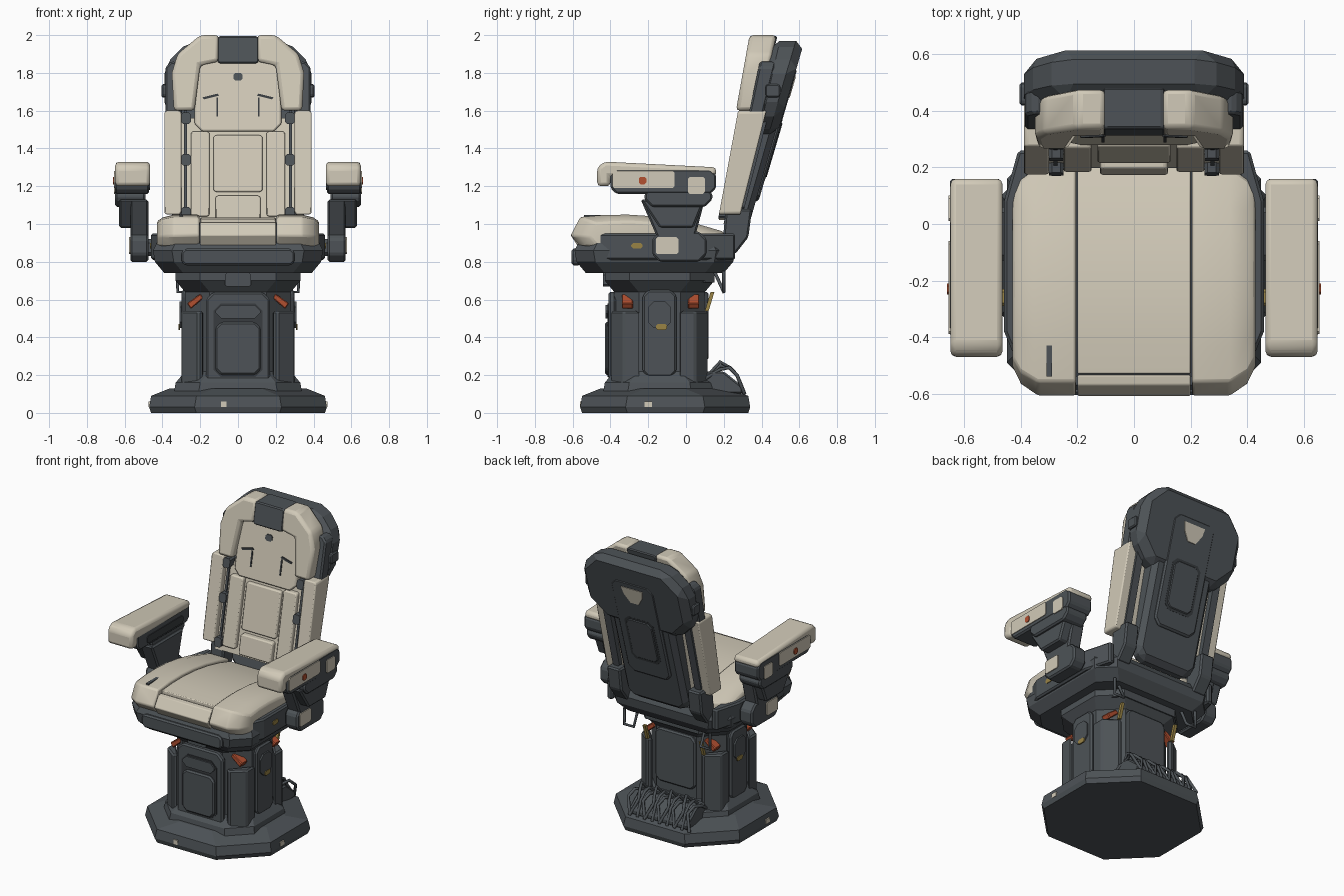
import bpy, bmesh

cube = bpy.data.objects.get("Cube")
if cube:
    bpy.data.objects.remove(cube)


def material(name, red, green, blue):
    mat = bpy.data.materials.new(name)
    mat.use_nodes = True
    color = (red, green, blue, 1)
    mat.diffuse_color = color
    mat.node_tree.nodes["Principled BSDF"].inputs["Base Color"].default_value = color
    return mat


CREAM = material("cream_leather", red=.64, green=.59, blue=.48)
DARK = material("slate_grey", red=.075, green=.086, blue=.095)
SEAM = material("charcoal", red=.04, green=.045, blue=.05)
ORANGE = material("orange_red", red=.45, green=.08, blue=.03)
YELLOW = material("mustard", red=.32, green=.23, blue=.06)
FINE, WIDE = .01, .02


def loft(name, mat, rings, bevel=None, mirror=False, smooth=False):
    """Skin a row of equal point rings and cap both ends."""
    bm = bmesh.new()
    loops = [[bm.verts.new(point) for point in ring] for ring in rings]
    for low, high in zip(loops, loops[1:]):
        for i in range(len(low)):
            bm.faces.new((low[i - 1], low[i], high[i], high[i - 1]))
    bm.faces.new(loops[0])
    bm.faces.new(loops[-1])
    bmesh.ops.recalc_face_normals(bm, faces=bm.faces)
    mesh = bpy.data.meshes.new(name)
    bm.to_mesh(mesh)
    bm.free()
    mesh.materials.append(mat)
    part = bpy.data.objects.new(name, mesh)
    bpy.context.collection.objects.link(part)
    if smooth:
        bpy.ops.object.select_all(action="DESELECT")
        part.select_set(True)
        bpy.context.view_layer.objects.active = part
        bpy.ops.object.shade_smooth_by_angle(angle=.6)
    if bevel:
        edge = part.modifiers.new("bevel", "BEVEL")
        edge.width, edge.limit_method = bevel, "ANGLE"
        edge.segments = 2 if smooth else 1
    if mirror:
        part.modifiers.new("mirror", "MIRROR")


def lean(depth, z):
    """Position inside the tilted backrest: depth 0 is its front, 1 its rear."""
    front = .165 + .185 * (z - 1)
    rear = .335 + .285 * (z - 1)
    return front + depth * (rear - front)


PLACE = {
    "across": lambda y, z, depth: (depth, y, z),
    "along": lambda x, z, depth: (x, depth, z),
    "up": lambda x, y, depth: (x, y, depth),
    "leaning": lambda x, z, depth: (x, lean(depth, z), z),
}


def shape(name, mat, axis, points, depth, **finish):
    """Extrude an outline between two depths along an axis."""
    loft(name, mat, [[PLACE[axis](a, b, d) for a, b in points] for d in depth], **finish)


def outline(wide, high, cut):
    """Rectangle with cut corners; a single width is centred."""
    left, right = wide if isinstance(wide, tuple) else (-wide, wide)
    low, top = high
    return [(left + cut, low), (right - cut, low), (right, low + cut), (right, top - cut),
            (right - cut, top), (left + cut, top), (left, top - cut), (left, low + cut)]


def panel(name, mat, axis, wide, high, depth, cut=FINE, **finish):
    shape(name, mat, axis, outline(wide, high, cut), depth, **finish)


def stack(name, mat, half, span, cut, levels):
    """Eight-sided body; each level is a height and an outward growth."""
    front, back = span
    loft(name, mat, [[(x, y, z) for x, y in outline(half + grow, (front - grow, back + grow), cut)]
                     for z, grow in levels])


def tube(name, mat, points, radius, mirror=False):
    curve = bpy.data.curves.new(name, "CURVE")
    curve.dimensions = "3D"
    curve.bevel_depth, curve.bevel_resolution = radius, 1
    spline = curve.splines.new("POLY")
    spline.points.add(len(points) - 1)
    for knot, point in zip(spline.points, points):
        knot.co = (*point, 1)
    curve.materials.append(mat)
    part = bpy.data.objects.new(name, curve)
    bpy.context.collection.objects.link(part)
    if mirror:
        part.modifiers.new("mirror", "MIRROR")


# Base and pedestal
stack("base_plate", DARK, half=.46, span=(-.55, .33), cut=.24,
      levels=[(0, 0), (.03, .01), (.09, 0), (.13, -.1)])
stack("pedestal", DARK, half=.28, span=(-.38, .1), cut=.13,
      levels=[(.1, .06), (.16, .05), (.22, 0), (.64, 0), (.7, .05), (.76, .05)])
post = [(.18, -.38), (.21, -.4), (.3, -.33), (.3, -.24)]
shape("front_corner_post", DARK, "up", post, depth=(.14, .54), bevel=FINE, mirror=True)
shape("rear_corner_post", DARK, "up", [(x, -.28 - y) for x, y in post], depth=(.14, .54),
      bevel=FINE, mirror=True)
panel("front_panel", DARK, "along", .17, (.14, .64), depth=(-.41, -.37), cut=.04, bevel=FINE)
panel("front_recess", SEAM, "along", .13, (.19, .58), depth=(-.415, -.4), cut=.04)
panel("front_hatch", DARK, "along", .12, (.2, .48), depth=(-.43, -.4), cut=.03, bevel=FINE)
panel("front_upper_hatch", DARK, "along", .12, (.5, .57), depth=(-.425, -.4), cut=.03)
panel("front_top_tab", DARK, "along", .07, (.67, .74), depth=(-.44, -.38))
panel("rear_panel", DARK, "along", .15, (.28, .64), depth=(.09, .12), cut=.03, bevel=FINE)
panel("side_panel", DARK, "across", (-.23, -.05), (.19, .65), depth=(.27, .3), cut=.03,
      bevel=FINE, mirror=True)
panel("side_hatch", DARK, "across", (-.2, -.08), (.45, .59), depth=(.29, .31), cut=.03, mirror=True)
panel("side_label", YELLOW, "across", (-.16, -.1), (.44, .47), depth=(.306, .314), mirror=True)
shape("rear_tag", YELLOW, "across", [(.1, .54), (.12, .54), (.15, .64), (.13, .64)],
      depth=(.2, .22), mirror=True)
panel("front_base_label", CREAM, "along", (-.09, -.06), (.03, .06), depth=(-.562, -.555), cut=0)
panel("side_base_label", CREAM, "across", (-.22, -.18), (.03, .06), depth=(.465, .473), cut=0,
      mirror=True)

# Tilted latches on the pedestal corners
for side, depth in (("front", (-.34, -.28)), ("rear", (.01, .07))):
    shape(side + "_latch", ORANGE, "along", [(.18, .61), (.2, .63), (.27, .58), (.25, .55)],
          depth, bevel=FINE / 2, mirror=True)

# Cable bundle behind the pedestal and grab loops under the seat
shape("cable_box", DARK, "across", [(.1, .1), (.3, .1), (.3, .14), (.2, .22), (.1, .22)],
      depth=(-.22, .22), bevel=FINE)
for i in range(-6, 7):
    x, sway = i * .037, (i % 3 - 1) * WIDE
    tube("cable", DARK, [(x, .1, .18), (x + sway, .18, .25 + sway), (x, .23, .24),
                         (x - sway, .27, .2), (x + sway, .31, .1)], radius=FINE)
tube("grab_loop", DARK, [(.25, .15, .75), (.25, .2, .64), (.32, .2, .64), (.32, .2, .75)],
     radius=FINE, mirror=True)

# Seat pan
stack("seat_pan", DARK, half=.44, span=(-.58, .25), cut=.1,
      levels=[(.74, -.05), (.8, 0), (.86, .01), (.9, -.01)])
panel("pan_front_bar", DARK, "along", .3, (.78, .87), depth=(-.605, -.56), cut=.02, bevel=FINE)
shape("pan_side_rail", DARK, "up", [(.37, -.52), (.41, -.5), (.46, -.38), (.46, .08), (.41, .26),
                                    (.37, .26)], depth=(.81, .95), bevel=FINE, mirror=True)
panel("pan_label", YELLOW, "across", (-.29, -.23), (.87, .9), depth=(.457, .465), mirror=True)
panel("pan_underside_block", DARK, "up", .25, (-.4, .15), depth=(.69, .76), cut=.05)


# Seat cushions share one crowned side profile
def crowned(front, back=.2, drop=0, nose=0):
    run = [front + (back - front) * i / 6 for i in range(7)]
    return ([(back, .88), (front, .88), (front - nose, .94)]
            + [(y, 1.05 - drop - .3 * (y + .35) ** 2) for y in run])


loft("seat_bolster", CREAM,
     [[(x, (y + .2) * scale - .2, (z - .9) * scale + .9) for y, z in crowned(-.56, nose=.05)]
      for x, scale in ((.205, 1), (.34, 1), (.4, .9), (.43, .75))],
     bevel=FINE, mirror=True, smooth=True)
shape("seat_centre", CREAM, "across", crowned(-.53, drop=.015), depth=(-.2, .2),
      bevel=FINE / 2, smooth=True)
shape("seat_front_roll", CREAM, "across", crowned(-.57, back=-.535, drop=.03, nose=.04),
      depth=(-.2, .2), bevel=FINE / 2, smooth=True)
shape("seat_seam", SEAM, "across", crowned(-.54, drop=.04), depth=(-.21, .21))
panel("seat_slot", DARK, "up", (-.31, -.29), (-.54, -.43), depth=(1, 1.048), cut=0)

# Backrest shell and rear panels
panel("head_shell", DARK, "leaning", .39, (1.47, 1.97), depth=(.4, 1.06), cut=.13, bevel=.045)
panel("head_cheek", DARK, "leaning", (.3, .385), (1.55, 1.86), depth=(.26, .6), cut=.03,
      bevel=FINE, mirror=True)
panel("lower_shell", DARK, "leaning", .23, (.9, 1.6), depth=(.4, 1), cut=.05, bevel=.03)
panel("back_panel", DARK, "leaning", .16, (1.12, 1.82), depth=(.9, 1.08), cut=.04, bevel=FINE)
panel("back_recess", SEAM, "leaning", .11, (1.23, 1.55), depth=(1, 1.085), cut=.03)
panel("back_hatch", DARK, "leaning", .1, (1.24, 1.54), depth=(1, 1.11), cut=.03, bevel=FINE)
shape("back_badge", CREAM, "leaning", [(-.08, 1.78), (-.07, 1.73), (-.03, 1.67), (.03, 1.67),
                                       (.07, 1.73), (.08, 1.78)], depth=(1.06, 1.1))
shape("back_hinge", DARK, "across", [(.19, .86), (.26, .84), (.33, .93), (.35, 1.08), (.21, 1.08)],
      depth=(.25, .35), bevel=FINE, mirror=True)
panel("shell_knob", DARK, "across", (.42, .5), (1.67, 1.74), depth=(.36, .405), bevel=FINE,
      mirror=True)

# Backrest cushions
panel("back_cushion", CREAM, "leaning", .31, (1, 1.56), depth=(.2, .55), cut=0)
panel("back_side_strip", CREAM, "leaning", (.15, .25), (1.04, 1.49), depth=(.06, .3),
      bevel=FINE, mirror=True, smooth=True)
panel("lumbar_pad", CREAM, "leaning", .13, (1.17, 1.47), depth=(.1, .3), bevel=FINE, smooth=True)
panel("lower_back_pad", CREAM, "leaning", .12, (1.02, 1.15), depth=(.02, .3), bevel=WIDE, smooth=True)
panel("back_wing", CREAM, "leaning", (.3, .39), (1.05, 1.6), depth=(0, .65), bevel=WIDE,
      mirror=True, smooth=True)
panel("wing_rear_trim", DARK, "leaning", (.28, .33), (1.08, 1.55), depth=(.45, .72), mirror=True)
panel("strap_bar", DARK, "leaning", (.27, .285), (1.05, 1.6), depth=(.14, .3), cut=0, mirror=True)
for z in (1.06, 1.34, 1.56):
    panel("strap_buckle", DARK, "leaning", (.25, .3), (z - .03, z + .03), depth=(0, .25), mirror=True)

# Headrest
panel("head_panel", CREAM, "leaning", .23, (1.49, 1.87), depth=(.1, .5), cut=.04, bevel=FINE,
      smooth=True)
shape("head_wing", CREAM, "leaning", [(.23, 1.6), (.34, 1.6), (.35, 1.8), (.32, 1.9), (.2, 2),
                                      (.1, 2), (.1, 1.86), (.2, 1.84)],
      depth=(-.05, .48), bevel=WIDE, mirror=True, smooth=True)
panel("head_strip", DARK, "leaning", .11, (1.85, 1.995), depth=(-.04, .5), bevel=FINE)
shape("head_crease", SEAM, "leaning", [(.19, 1.67), (.11, 1.69), (.1, 1.68), (.18, 1.66)],
      depth=(.07, .12), mirror=True)
panel("head_crease_lower", SEAM, "leaning", (.105, .115), (1.57, 1.67), depth=(.08, .12), cut=0,
      mirror=True)
panel("head_badge", DARK, "leaning", .025, (1.76, 1.8), depth=(.07, .12))

# Armrests
shape("arm_pad", CREAM, "across", [(-.47, 1.2), (-.47, 1.3), (-.43, 1.33), (.16, 1.3), (.16, 1.25),
                                   (-.4, 1.25), (-.4, 1.2)],
      depth=(.465, .65), bevel=WIDE, mirror=True, smooth=True)
panel("arm_body", DARK, "across", (-.4, .16), (1.16, 1.29), depth=(.47, .652), cut=.03, bevel=FINE,
      mirror=True)
panel("arm_rear_body", DARK, "across", (-.22, .14), (1.09, 1.2), depth=(.49, .65), cut=.04,
      bevel=FINE, mirror=True)
panel("arm_side_plate", CREAM, "across", (-.39, -.06), (1.19, 1.28), depth=(.649, .657), mirror=True)
panel("arm_rear_plate", CREAM, "across", (.01, .1), (1.16, 1.25), depth=(.649, .657), mirror=True)
panel("arm_button", ORANGE, "across", (-.25, -.21), (1.21, 1.25), depth=(.653, .662), mirror=True)
panel("arm_inner_panel", SEAM, "across", (-.3, .08), (1.18, 1.23), depth=(.465, .473), mirror=True)
for name, depth in (("arm_bracket", (.5, .63)), ("arm_support", (.475, .57))):
    foot = .98 if name == "arm_bracket" else .9
    shape(name, DARK, "across", [(-.24, 1.13), (-.14, foot), (.04, foot), (.1, 1.13)], depth,
          bevel=FINE, mirror=True)
panel("arm_foot", DARK, "across", (-.18, .11), (.8, .96), depth=(.475, .57), cut=.04, bevel=FINE,
      mirror=True)
panel("arm_foot_plate", CREAM, "across", (-.16, -.04), (.84, .93), depth=(.568, .576), mirror=True)
panel("arm_pivot", DARK, "across", (-.13, .06), (.83, .92), depth=(.42, .49), cut=.02, mirror=True)
